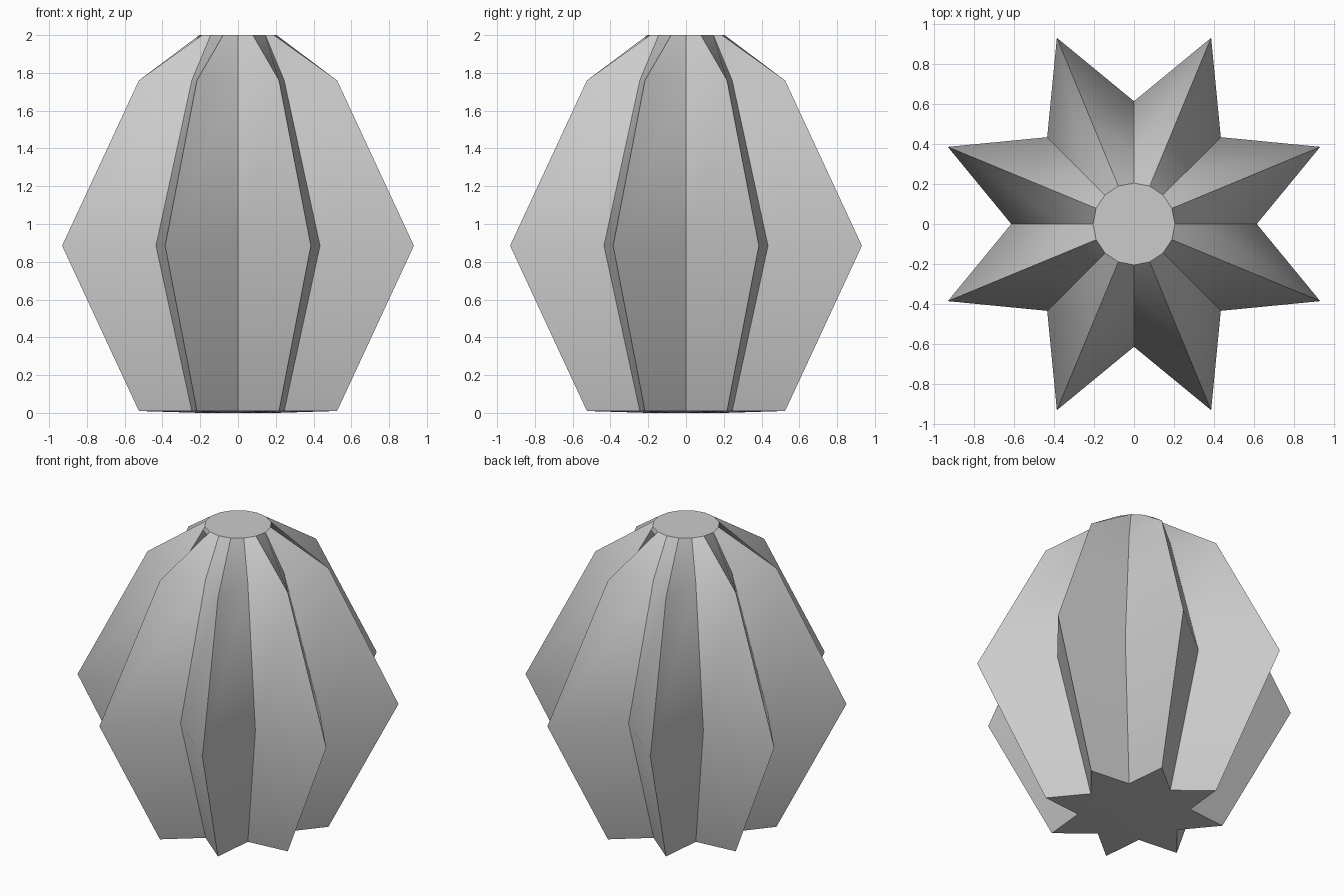
import bpy, bmesh, math

cube = bpy.data.objects.get("Cube")
if cube:
    bpy.data.objects.remove(cube, do_unlink=True)

POINTS = 8
SIDES = POINTS * 2

grey = bpy.data.materials.new("plain_grey")
grey.use_nodes = True
colour = (0.6, 0.6, 0.6, 1)
grey.diffuse_color = colour
grey.node_tree.nodes["Principled BSDF"].inputs["Base Color"].default_value = colour

# Rings from bottom to top: height, ridge radius, valley radius
profile = [
    (0.0, 0.205, 0.205),
    (0.01, 0.568, 0.346),
    (0.885, 1.008, 0.614),
    (1.76, 0.568, 0.346),
    (2.0, 0.205, 0.205),
]


def ring(bm, z, ridge, valley):
    """Star outline with valleys on the axes and ridges between them."""
    verts = []
    for i in range(SIDES):
        a = math.tau * i / SIDES
        r = ridge if i % 2 else valley
        verts.append(bm.verts.new((r * math.cos(a), r * math.sin(a), z)))
    return verts


# Fluted body with eight ridges, closed by flat caps
bm = bmesh.new()
rings = [ring(bm, *level) for level in profile]
for low, high in zip(rings, rings[1:]):
    for i in range(SIDES):
        j = (i + 1) % SIDES
        bm.faces.new((low[i], low[j], high[j], high[i]))
bm.faces.new(rings[0][::-1])
bm.faces.new(rings[-1])
bmesh.ops.recalc_face_normals(bm, faces=bm.faces)

mesh = bpy.data.meshes.new("fluted_body")
bm.to_mesh(mesh)
bm.free()
mesh.materials.append(grey)
body = bpy.data.objects.new("fluted_body", mesh)
bpy.context.collection.objects.link(body)

# Soft bends along the flutes, crisp ridges and caps
bpy.ops.object.select_all(action="DESELECT")
body.select_set(True)
bpy.context.view_layer.objects.active = body
bpy.ops.object.shade_smooth_by_angle(angle=math.radians(30))
